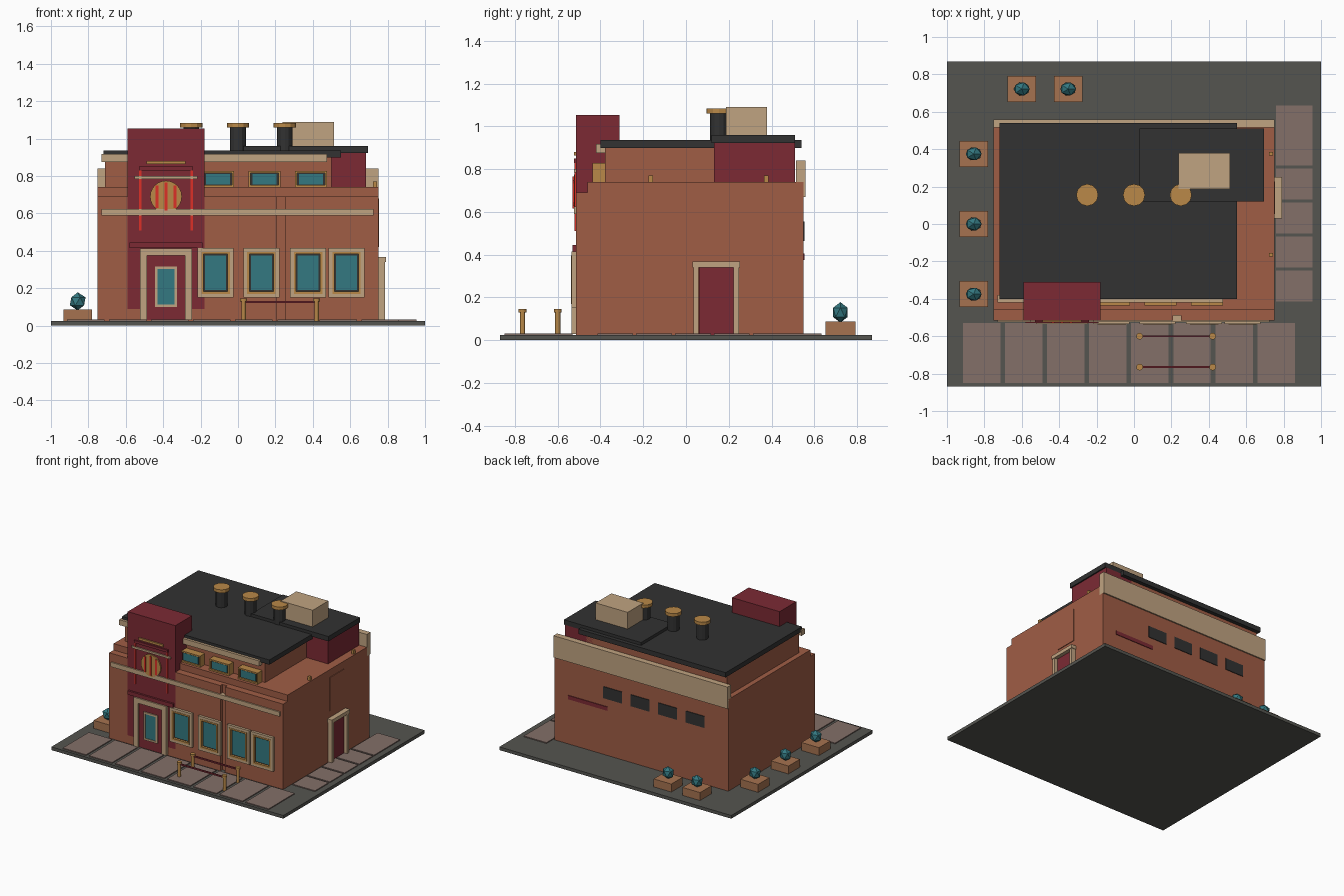
import bpy
import math

cube = bpy.data.objects.get("Cube")
if cube:
    bpy.data.objects.remove(cube, do_unlink=True)


def material(name, red, green, blue):
    colour = (red, green, blue, 1)
    made = bpy.data.materials.new(name)
    made.use_nodes = True
    made.diffuse_color = colour
    made.node_tree.nodes["Principled BSDF"].inputs["Base Color"].default_value = colour
    return made


BRICK = material("brick", .35, .11, .06)
MAROON = material("maroon", .2, .023, .034)
CREAM = material("cream", .53, .37, .22)
GOLD = material("gold", .49, .25, .065)
TEAL = material("teal", .034, .19, .22)
CHARCOAL = material("charcoal", .032, .032, .032)
PAVEMENT = material("pavement_grey", .09, .09, .08)
PAVING = material("paving_pink", .23, .16, .14)
RED = material("bright_red", .72, .03, .02)
CLAY = material("clay", .38, .17, .08)

# Shared levels and wall planes
FLOOR, SKIN_TOP, WALL_TOP, ROOF_BASE, ROOF_TOP = .025, .69, .74, .9, .937
SIDE, FRONT, SETBACK, BACK = .75, -.515, -.46, .55
TOWER_LEFT, TOWER_RIGHT = -.59, -.18
TOWER_MIDDLE = (TOWER_LEFT + TOWER_RIGHT) / 2
THIN = .01


def finish(name, mat):
    part = bpy.context.object
    part.name = name
    part.data.materials.append(mat)
    return part


def box(name, mat, across, along, upright):
    """Block filling the (low, high) range given for each axis."""
    ranges = (across, along, upright)
    middle = [(low + high) / 2 for low, high in ranges]
    bpy.ops.mesh.primitive_cube_add(size=1, location=middle)
    finish(name, mat).scale = [high - low for low, high in ranges]


def around(middle, width):
    return middle - width / 2, middle + width / 2


def drum(name, mat, radius, depth, place, sides=12, tilt=0):
    bpy.ops.mesh.primitive_cylinder_add(vertices=sides, radius=radius, depth=depth,
                                        location=place, rotation=(tilt, 0, 0))
    finish(name, mat)


def plate(name, mat, middle, width, upright, proud=THIN, wall=FRONT):
    """Plate standing proud of a wall that faces the front."""
    box(name, mat, around(middle, width), (wall - proud, wall), upright)


def surround(name, mat, middle, width, upright, trim, proud, wall=FRONT, sill=True):
    """Rectangular border, open at the bottom when it has no sill."""
    low, high = upright
    for sign in (-1, 1):
        jamb = middle + sign * (width - trim) / 2
        plate(name + "_jamb", mat, jamb, trim, upright, proud, wall)
    inside = width - trim * 2
    plate(name + "_head", mat, middle, inside, (high - trim, high), proud, wall)
    if sill:
        plate(name + "_sill", mat, middle, inside, (low, low + trim), proud, wall)


def inset(upright, margin):
    return upright[0] + margin, upright[1] - margin


# Ground slab and paving
PAVER_TOP = FLOOR + THIN * .7
box("ground_slab", PAVEMENT, (-1, 1), (-.87, .87), (0, FLOOR))
for i in range(8):
    box("front_paver", PAVING, around(-.815 + i * .225, .2), (-.85, -.53), (FLOOR, PAVER_TOP))
for i in range(5):
    start = -.415 + i * .182
    length = .32 if i == 4 else .167
    box("side_paver", PAVING, (.76, .955), (start, start + length), (FLOOR, PAVER_TOP))

# Ground floor walls with a lower front skin split by a groove
box("main_walls", BRICK, (-SIDE, SIDE), (SETBACK, BACK), (FLOOR, WALL_TOP))
GROOVE = (.208, .25)
for span in ((-SIDE, TOWER_LEFT), (TOWER_RIGHT, GROOVE[0]), (GROOVE[1], SIDE)):
    box("front_wall", BRICK, span, (FRONT, SETBACK), (FLOOR, SKIN_TOP))
box("groove_back", BRICK, GROOVE, (-.49, SETBACK), (FLOOR, SKIN_TOP))
box("front_band", CREAM, (-.73, .725), (FRONT - THIN, -.49), (.59, .625))
box("back_parapet", CREAM, (-SIDE, SIDE), (.515, BACK + THIN), (.67, .84))

# Upper storey and roofs
UPPER_FRONT, UPPER_BACK = -.38, .51
box("upper_walls", BRICK, (-.71, .5), (UPPER_FRONT, UPPER_BACK), (WALL_TOP, ROOF_BASE))
box("upper_cornice", CREAM, (-.73, .475), (-.42, UPPER_FRONT), (.875, .917))
box("main_roof", CHARCOAL, (-.72, .55), (-.4, .54), (ROOF_BASE, ROOF_TOP))
SIDE_ROOF_BASE, SIDE_ROOF_TOP = .922, .96
box("side_block", MAROON, (.45, .685), (.13, UPPER_BACK), (WALL_TOP, SIDE_ROOF_BASE))
box("side_roof", CHARCOAL, (.03, .695), (.12, UPPER_BACK), (SIDE_ROOF_BASE, SIDE_ROOF_TOP))
box("roof_unit", CREAM, (.237, .513), (.187, .38), (SIDE_ROOF_TOP, 1.09))
for side in (-1, 0, 1):
    drum("chimney", CHARCOAL, .042, .13, (side / 4, .155, 1))
    drum("chimney_cap", GOLD, .059, .025, (side / 4, .155, 1.072))

# Entrance tower and its ornament
TOWER_BASE = .09
TOWER_SPAN = (TOWER_LEFT, TOWER_RIGHT)
box("tower", MAROON, TOWER_SPAN, (FRONT, -.31), (TOWER_BASE, 1.053))
box("tower_plinth", BRICK, TOWER_SPAN, (FRONT, SETBACK), (FLOOR, TOWER_BASE))
plate("entrance_lintel", MAROON, TOWER_MIDDLE, .39, (.415, .445), THIN * 1.5)
plate("tower_ledge", MAROON, TOWER_MIDDLE, .29, (.83, .85))
plate("tower_gold_bar", GOLD, TOWER_MIDDLE, .21, (.863, .88))
plate("tower_cream_bar", CREAM, TOWER_MIDDLE, .335, (.785, .8))
DISC_FACE = FRONT - THIN
drum("tower_disc", GOLD, .085, THIN, (TOWER_MIDDLE, FRONT - THIN / 2, SKIN_TOP), 24, math.pi / 2)
for side in (-1, 0, 1):
    bar_height = .15 - abs(side) * .03
    plate("disc_bar", RED, TOWER_MIDDLE + side * .048, .016,
          around(SKIN_TOP, bar_height), THIN / 2, DISC_FACE)
for side in (-1, 1):
    plate("tower_red_strip", RED, TOWER_MIDDLE + side * .138, .012, (.51, .83), THIN * .7)

# Main door
DOOR = (.03, .412)
GLASS = (.1, .317)
surround("entrance_surround", CREAM, TOWER_MIDDLE, .28, DOOR, .038, THIN * 2, sill=False)
plate("entrance_door", MAROON, TOWER_MIDDLE, .204, (DOOR[0], .374), THIN * .7)
surround("door_glass_frame", CREAM, TOWER_MIDDLE, .12, GLASS, .014, THIN * 1.5)
plate("door_glass", TEAL, TOWER_MIDDLE, .092, inset(GLASS, .014))

# Ground floor windows
WINDOW = (.15, .415)
for middle in (-.12, .125, .375, .58):
    surround("window_surround", CREAM, middle, .192, WINDOW, .024, THIN * 2)
    plate("window_back", CHARCOAL, middle, .144, inset(WINDOW, .024), THIN / 2)
    surround("window_frame", GOLD, middle, .152, inset(WINDOW, .02), .012, THIN * 2.3)
    plate("window_glass", TEAL, middle, .112, inset(WINDOW, .04))

# Upper windows
UPPER_WINDOW = (WALL_TOP, .828)
for side in (-1, 0, 1):
    middle = .142 + side * .248
    plate("upper_window_box", CHARCOAL, middle, .16, inset(UPPER_WINDOW, .004),
          .045, UPPER_FRONT)
    surround("upper_window_frame", GOLD, middle, .17, UPPER_WINDOW, .011, .057, UPPER_FRONT)
    plate("upper_window_glass", TEAL, middle, .128, inset(UPPER_WINDOW, .016),
          .05, UPPER_FRONT)

# Side door, panel above it and small lamps
DOOR_MIDDLE, DOOR_WIDTH, HEAD_BASE = .141, .162, .34
for side in (-1, 1):
    jamb = DOOR_MIDDLE + side * .094
    box("side_door_jamb", CREAM, (SIDE, .785), around(jamb, .025), (FLOOR, HEAD_BASE))
box("side_door_head", CREAM, (SIDE, .79), around(DOOR_MIDDLE, .222), (HEAD_BASE, .368))
box("side_door", MAROON, (SIDE, SIDE + THIN), around(DOOR_MIDDLE, DOOR_WIDTH), (FLOOR, HEAD_BASE))
box("side_panel", BRICK, (SIDE, SIDE + THIN / 2), around(DOOR_MIDDLE, .175), (.42, .68))
for along in (-.165, .375):
    box("side_lamp", GOLD, around(.732, .02), around(along, .02), (WALL_TOP, .77))

# Back windows and stripe
BACK_PLATE = (BACK, BACK + THIN / 2)
for i in range(4):
    box("back_window", CHARCOAL, around(.245 - i * .237, .16), BACK_PLATE, (.465, .555))
box("back_stripe", MAROON, (.29, .63), BACK_PLATE, (.375, .405))


# Planters with faceted shrubs
def planter(across, along):
    box("planter", CLAY, around(across, .152), around(along, .14), (FLOOR, .087))
    bpy.ops.mesh.primitive_ico_sphere_add(subdivisions=1, radius=1, location=(across, along, .13))
    finish("shrub", TEAL).scale = (.047, .04, .048)


for across in (-.6, -.352):
    planter(across, .722)
for row in (-1, 0, 1):
    planter(-.857, row * .375)

# Railings in front of the windows
RAIL = (.03, .42)
for along in (-.6, -.765):
    for end in RAIL:
        drum("rail_post", GOLD, .012, .11, (end, along, .08))
        drum("rail_post_cap", GOLD, .018, .016, (end, along, .137))
    box("rail_bar", MAROON, RAIL, around(along, THIN), (.122, .133))
